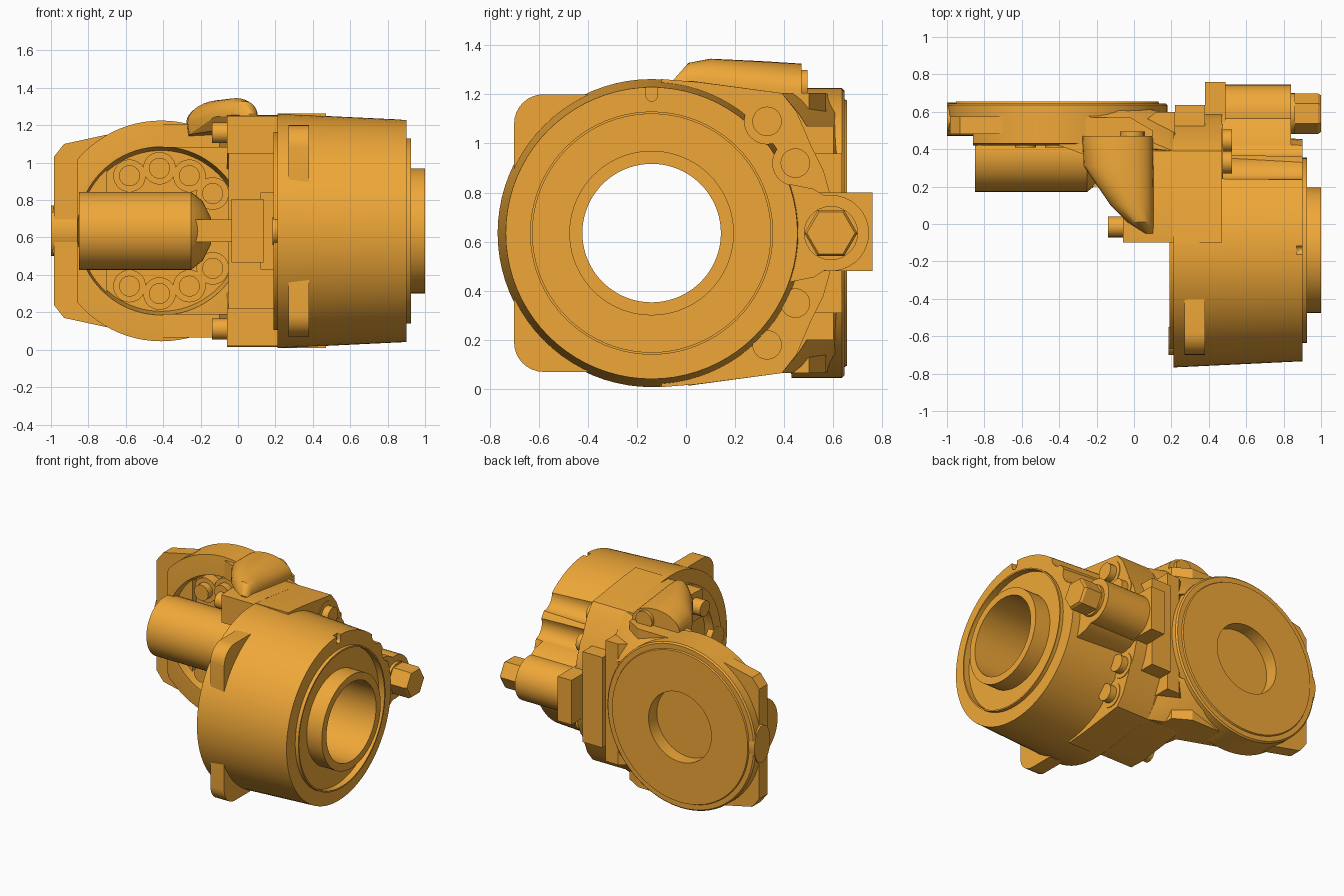
import bpy, bmesh
from math import sin, cos, pi, radians

if "Cube" in bpy.data.objects:
    bpy.data.objects.remove(bpy.data.objects["Cube"])

CZ = 0.635            # height of the horizontal symmetry plane
RY = -0.14            # y of the big ring's axis
DX = -0.41            # x of the flange disc's axis

mat = bpy.data.materials.new("orange_paint")
mat.diffuse_color = (0.87, 0.39, 0.04, 1)
mat.use_nodes = True
mat.node_tree.nodes["Principled BSDF"].inputs["Base Color"].default_value = mat.diffuse_color


def place(axis, u, v, t):
    """2D point (u, v) plus a distance t along the axis"""
    return {'X': (t, u, v), 'Y': (u, t, v), 'Z': (u, v, t)}[axis]


def finish(name, bm, mirror=False):
    bmesh.ops.remove_doubles(bm, verts=bm.verts, dist=1e-5)
    bmesh.ops.translate(bm, verts=bm.verts, vec=(0, 0, -CZ))
    if mirror:
        dup = bmesh.ops.duplicate(bm, geom=bm.verts[:] + bm.edges[:] + bm.faces[:])
        for v in dup['geom']:
            if isinstance(v, bmesh.types.BMVert):
                v.co.z *= -1
    bmesh.ops.recalc_face_normals(bm, faces=bm.faces)
    me = bpy.data.meshes.new(name)
    bm.to_mesh(me)
    bm.free()
    me.materials.append(mat)
    ob = bpy.data.objects.new(name, me)
    ob.location.z = CZ
    bpy.context.collection.objects.link(ob)
    return ob


def prism(name, pts, axis, a, b, mirror=False):
    bm = bmesh.new()
    lo = [bm.verts.new(place(axis, u, v, a)) for u, v in pts]
    hi = [bm.verts.new(place(axis, u, v, b)) for u, v in pts]
    bm.faces.new(lo)
    bm.faces.new(hi)
    n = len(pts)
    for i in range(n):
        j = (i + 1) % n
        bm.faces.new((lo[i], lo[j], hi[j], hi[i]))
    return finish(name, bm, mirror)


def hull(name, pts, mirror=False):
    bm = bmesh.new()
    for p in pts:
        bm.verts.new(p)
    bmesh.ops.convex_hull(bm, input=bm.verts)
    bmesh.ops.delete(bm, geom=[v for v in bm.verts if not v.link_faces], context='VERTS')
    return finish(name, bm, mirror)


def arc(cu, cv, r, a0, a1, n):
    return [(cu + r * cos(radians(a0 + (a1 - a0) * i / n)),
             cv + r * sin(radians(a0 + (a1 - a0) * i / n))) for i in range(n + 1)]


def cyl(name, cu, cv, r, axis, a, b, n=28, mirror=False):
    return prism(name, arc(cu, cv, r, 0, 360, n)[:-1], axis, a, b, mirror)


def box(name, x, y, z, mirror=False):
    return prism(name, [(x[0], y[0]), (x[1], y[0]), (x[1], y[1]), (x[0], y[1])],
                 'Z', z[0], z[1], mirror)


def lathe(name, profile, axis, cu, cv, n=72, closed=True):
    """profile of (position along axis, radius)"""
    bm = bmesh.new()
    rings = [[bm.verts.new(place(axis, cu + r * cos(2 * pi * k / n), cv + r * sin(2 * pi * k / n), t))
              for t, r in profile] for k in range(n)]
    m = len(profile)
    for k in range(n):
        p, q = rings[k], rings[(k + 1) % n]
        for i in range(m if closed else m - 1):
            j = (i + 1) % m
            bm.faces.new((p[i], p[j], q[j], q[i]))
    if not closed:
        bm.faces.new([r[0] for r in rings])
        bm.faces.new([r[-1] for r in rings])
    return finish(name, bm)


def cut(ob, cutters):
    for c in cutters:
        m = ob.modifiers.new("cut", 'BOOLEAN')
        m.operation = 'DIFFERENCE'
        m.solver = 'EXACT'
        m.object = c
    dg = bpy.context.evaluated_depsgraph_get()
    me = bpy.data.meshes.new_from_object(ob.evaluated_get(dg))
    ob.modifiers.clear()
    ob.data = me
    for c in cutters:
        bpy.data.objects.remove(c)


# Big bearing ring with hub and bore
ring = lathe("bearing_ring", [
    (0.20, 0.45), (0.19, 0.45), (0.19, 0.53), (0.21, 0.53), (0.21, 0.627),
    (0.90, 0.594), (0.90, 0.495), (0.925, 0.495), (0.925, 0.485), (0.88, 0.485),
    (0.88, 0.335), (1.0, 0.335), (1.0, 0.282), (0.26, 0.282), (0.26, 0.45)], 'X', RY, CZ, 80)
bolt_spots = [(0.33, 1.09), (0.445, 0.92)]
cut(ring, [cyl("pocket_cutter", y, z, 0.092, 'X', 0.47, 1.1, 32, True) for y, z in bolt_spots]
    + [prism("slot_cutter", arc(RY, 1.195, 0.023, 180, 360, 8) + [(RY + 0.023, 1.23), (RY - 0.023, 1.23)],
             'X', 0.87, 1.1)])

# Bolts in the scalloped pockets
for y, z in bolt_spots:
    cyl("pocket_bolt", y, z, 0.06, 'X', 0.44, 0.525, 24, True)
    cyl("pocket_seat", y, z, 0.09, 'X', 0.40, 0.475, 32, True)
cyl("side_bolt", -0.625, CZ, 0.075, 'X', 0.185, 0.23)

# Rounded ears on the ring
prism("ear", [(-0.7, 0.89), (-0.56, 0.89), (-0.4, 1.1), (-0.4, 1.2)]
      + arc(-0.58, 1.08, 0.12, 90, 180, 8), 'X', 0.27, 0.38, True)

# Ring rear flange that reaches towards the disc
half = [(-0.1, 1.262), (0.05, 1.25), (0.39, 1.205), (0.45, 1.13), (0.51, 0.99), (0.56, 0.89), (0.585, 0.80)]
prism("ring_flange", half + [(y, 2 * CZ - z) for y, z in reversed(half)]
      + arc(RY, CZ, 0.5, -85, 85, 24), 'X', 0.21, 0.47)

# Big clamp bolt with its boss and stepped bracket
prism("clamp_boss", [(0.42, 0.835), (0.42, 0.435), (0.52, 0.455)]
      + arc(0.59, CZ, 0.155, -100, 100, 20) + [(0.52, 0.815)], 'X', 0.45, 0.84)
lathe("clamp_washer", [(0.83, 0.11), (0.86, 0.11), (0.86, 0.01)], 'X', 0.59, CZ, 28, False)
lathe("clamp_nut", [(0.84, 0.108), (0.985, 0.108), (1.0, 0.098)], 'X', 0.59, CZ, 6, False)
box("bracket_end", (0.38, 0.49), (0.45, 0.76), (0.48, 0.80))
box("bracket_base", (0.22, 0.38), (0.4, 0.635), (0.31, 0.96))

# Flange disc: back rim and recess, front bowl
disc = lathe("flange_disc", [
    (0.56, 0.03), (0.56, 0.25), (0.655, 0.25), (0.655, 0.54), (0.645, 0.545), (0.645, 0.58),
    (0.635, 0.59), (0.43, 0.59), (0.42, 0.475), (0.42, 0.45), (0.53, 0.43), (0.53, 0.03)],
    'Y', DX, CZ, 80, False)
cut(disc, [box("edge_cutter", (-1.2, -0.86), (0.2, 0.5), (-0.2, 1.5)),
           box("side_cutter", (0.05, 0.4), (0.2, 0.56), (-0.2, 1.5))])
cyl("recess_floor", DX, CZ, 0.1, 'Y', 0.53, 0.56)
prism("disc_corner_plate", [(-0.985, CZ), (-0.985, 1.03), (-0.93, 1.1), (-0.7, 1.15), (-0.7, CZ)],
      'Y', 0.48, 0.575, True)
prism("plate_nose", [(0.56 + 0.09 * cos(a * pi / 12), CZ + 0.135 * sin(a * pi / 12))
                     for a in range(24)], 'X', -1.0, -0.8)

# Cylinder lying in the bowl, with a tapered end
barrel = lathe("bowl_cylinder", [(-0.85, 0.208), (-0.25, 0.208), (-0.19, 0.16), (-0.145, 0.07)],
               'X', 0.38, CZ, 48, False)
cut(barrel, [box("barrel_cutter", (-1.2, 0.2), (0.545, 0.9), (0.2, 1.2))])
box("bowl_web", (-0.24, 0.0), (0.2, 0.53), (0.575, 0.695))

# Bolts round the bowl
for x, z in [(-0.58, 0.93), (-0.42, 0.97), (-0.26, 0.93), (-0.135, 0.835)]:
    cyl("bowl_bolt_seat", x, z, 0.087, 'Y', 0.46, 0.54, 28, True)
    cyl("bowl_bolt", x, z, 0.056, 'Y', 0.41, 0.47, 24, True)

# Neck joining disc and ring, with sloping gussets at the back
prism("neck_back_wall", [(-0.05, 0.32), (0.22, 0.32), (0.22, 0.6), (0.12, 0.6), (0.02, 0.52),
                         (-0.05, 0.52)], 'Z', 0.2, 1.07)
prism("neck_lug", [(-0.1, 1.05), (-0.1, 1.25), (0.02, 1.255), (0.39, 1.205), (0.46, 1.12),
                   (0.58, 0.93), (0.5, 0.9), (0.32, 1.05)], 'X', -0.06, 0.215, True)
prism("neck_side_wall", [(-0.4, 0.42), (-0.1, 0.31), (-0.06, 0.1), (0.1, 0.1), (0.1, 0.5),
                         (-0.02, 0.57), (-0.4, 0.57)], 'Z', 1.08, 1.205, True)
hull("neck_gusset", [(0.21, 0.3, 1.07), (0.21, 0.39, 1.205), (0.21, 0.46, 1.12), (0.21, 0.58, 0.93),
                     (0.21, 0.45, 0.93), (-0.3, 0.45, 1.2), (-0.3, 0.6, 1.2), (-0.1, 0.62, 1.12),
                     (0.06, 0.62, 0.96), (0.0, 0.45, 1.2)], True)
cyl("lug_bolt", -0.015, 1.16, 0.056, 'X', -0.14, -0.04, 24, True)
box("neck_block", (-0.035, 0.135), (0.15, 0.36), (0.465, 0.805))
box("neck_block_step", (0.12, 0.19), (0.2, 0.36), (0.43, 0.84))

# Sloping hump on top, with its cap
pts = [(-0.27, 0.47, 1.13), (-0.26, 0.31, 1.15), (0.06, -0.04, 1.2), (0.11, -0.04, 1.2),
       (0.06, -0.05, 1.26), (0.1, -0.05, 1.26), (0.1, 0.47, 1.13)]
for i in range(17):
    c, s = cos(pi * i / 16), sin(pi * i / 16)
    pts += [(-0.088 + 0.188 * c, 0.47, 1.215 + 0.11 * s), (-0.083 + 0.186 * c, 0.31, 1.215 + 0.12 * s),
            (-0.01 + 0.115 * c, 0.10, 1.245 + 0.10 * s), (0.035 + 0.07 * c, 0.01, 1.25 + 0.078 * s)]
hull("top_hump", pts)
cyl("hump_cap", -0.01, 1.235, 0.065, 'Y', 0.45, 0.495, 24)

# Smooth the round surfaces, keep edges crisp
for ob in bpy.context.scene.objects:
    ob.select_set(True)
    bpy.context.view_layer.objects.active = ob
bpy.ops.object.shade_smooth_by_angle(angle=radians(25))
